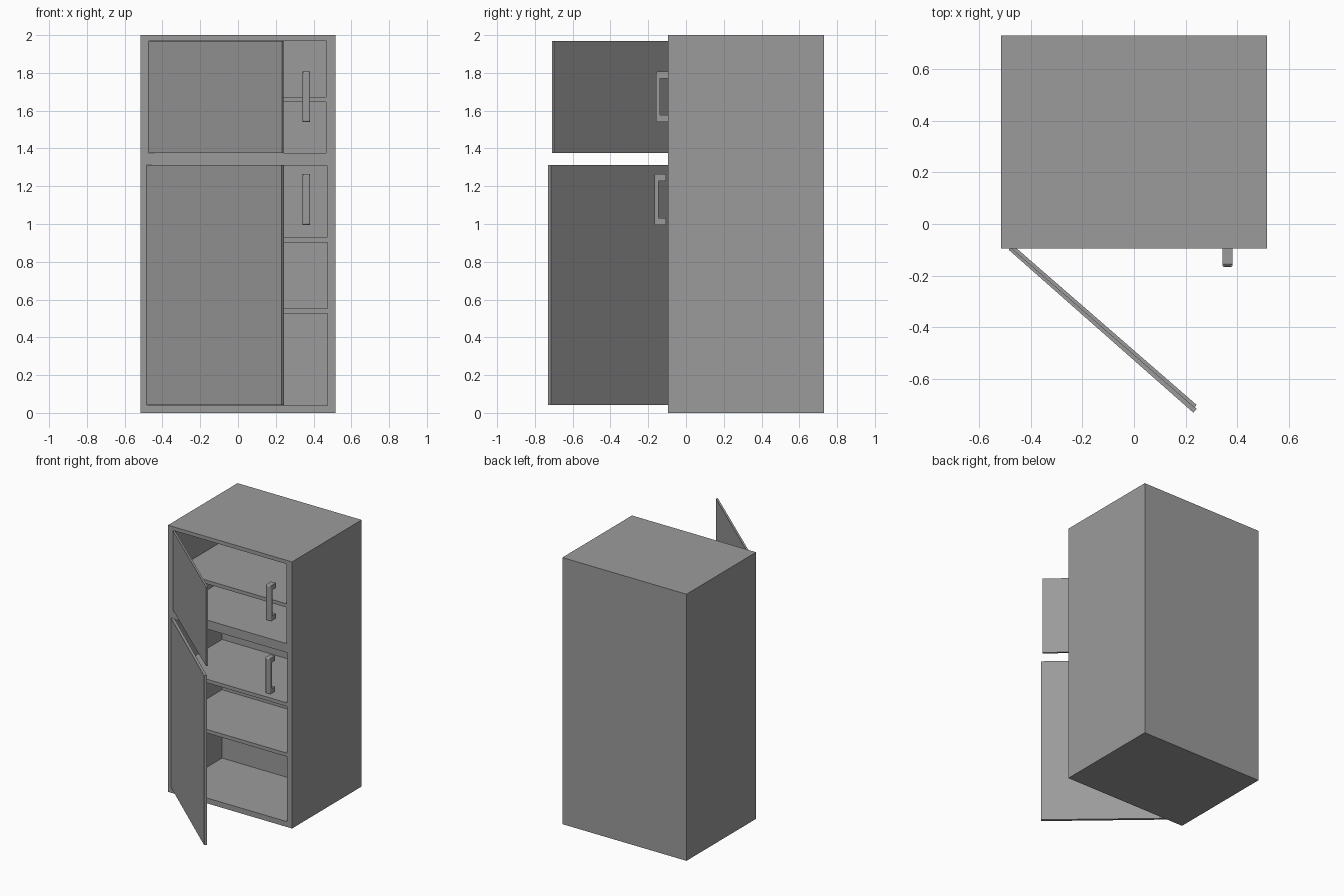
import bpy, bmesh
from math import radians
from mathutils import Matrix, Vector

cube = bpy.data.objects.get("Cube")
if cube:
    bpy.data.objects.remove(cube, do_unlink=True)

grey = bpy.data.materials.new("appliance_grey")
grey.use_nodes = True
colour = (0.33, 0.33, 0.33, 1)
grey.diffuse_color = colour
grey.node_tree.nodes["Principled BSDF"].inputs["Base Color"].default_value = colour


def make_object(name, bm):
    bmesh.ops.recalc_face_normals(bm, faces=bm.faces)
    mesh = bpy.data.meshes.new(name)
    bm.to_mesh(mesh)
    bm.free()
    mesh.materials.append(grey)
    obj = bpy.data.objects.new(name, mesh)
    bpy.context.collection.objects.link(obj)
    return obj


def box(name, low, high):
    """Box between two opposite corners."""
    low, high = Vector(low), Vector(high)
    bm = bmesh.new()
    bmesh.ops.create_cube(bm, size=1, matrix=Matrix.Translation((low + high) / 2)
                          @ Matrix.Diagonal((*(high - low), 1)))
    return make_object(name, bm)


FRONT, INNER_BACK = -0.095, 0.49

# Cabinet with two hollow compartments
cabinet = box("cabinet", (-0.515, FRONT, 0), (0.515, 0.73, 2))
for name, half, bottom, top in (("freezer", 0.467, 1.375, 1.972),
                                ("fridge", 0.475, 0.04, 1.308)):
    cutter = box(name + "_cutter", (-half, FRONT - 0.1, bottom), (half, INNER_BACK, top))
    cutter.hide_render = True
    cutter.hide_set(True)
    cut = cabinet.modifiers.new(name + "_hollow", 'BOOLEAN')
    cut.operation, cut.solver, cut.object = 'DIFFERENCE', 'EXACT', cutter

# Shelves, let slightly into the walls
for name, top in (("freezer_shelf", 1.672), ("upper_shelf", 0.93), ("lower_shelf", 0.553)):
    box(name, (-0.48, FRONT + 0.002, top - 0.027), (0.48, INNER_BACK + 0.01, top))


def door(name, hinge, length, thickness, bottom, top, angle):
    """Thin panel swung open around its hinge edge."""
    obj = box(name, (0, 0, bottom), (length, thickness, top))
    obj.location = (*hinge, 0)
    obj.rotation_euler.z = radians(-angle)


door("freezer_door", (-0.475, -0.095), 0.938, 0.014, 1.377, 1.97, 41)
door("fridge_door", (-0.485, -0.1), 0.953, 0.02, 0.042, 1.312, 41.4)


def handle(name, front, back, bottom, top):
    """Bracket-shaped pull with softened front edges."""
    inner, leg = front + 0.022, 0.037
    profile = [(back, bottom), (front, bottom), (front, top), (back, top),
               (back, top - leg), (inner, top - leg),
               (inner, bottom + leg), (back, bottom + leg)]
    bm = bmesh.new()
    face = bm.faces.new([bm.verts.new((0.342, y, z)) for y, z in profile])
    side = bmesh.ops.extrude_face_region(bm, geom=[face])["geom"]
    bmesh.ops.translate(bm, vec=(0.04, 0, 0),
                        verts=[v for v in side if isinstance(v, bmesh.types.BMVert)])
    edges = [e for e in bm.edges if all(abs(v.co.y - front) < 0.001 for v in e.verts)]
    bmesh.ops.bevel(bm, geom=edges, offset=0.009, segments=3, profile=0.5, affect='EDGES')
    make_object(name, bm)


handle("freezer_handle", -0.16, FRONT, 1.54, 1.807)
handle("fridge_handle", -0.167, -0.107, 0.995, 1.265)
